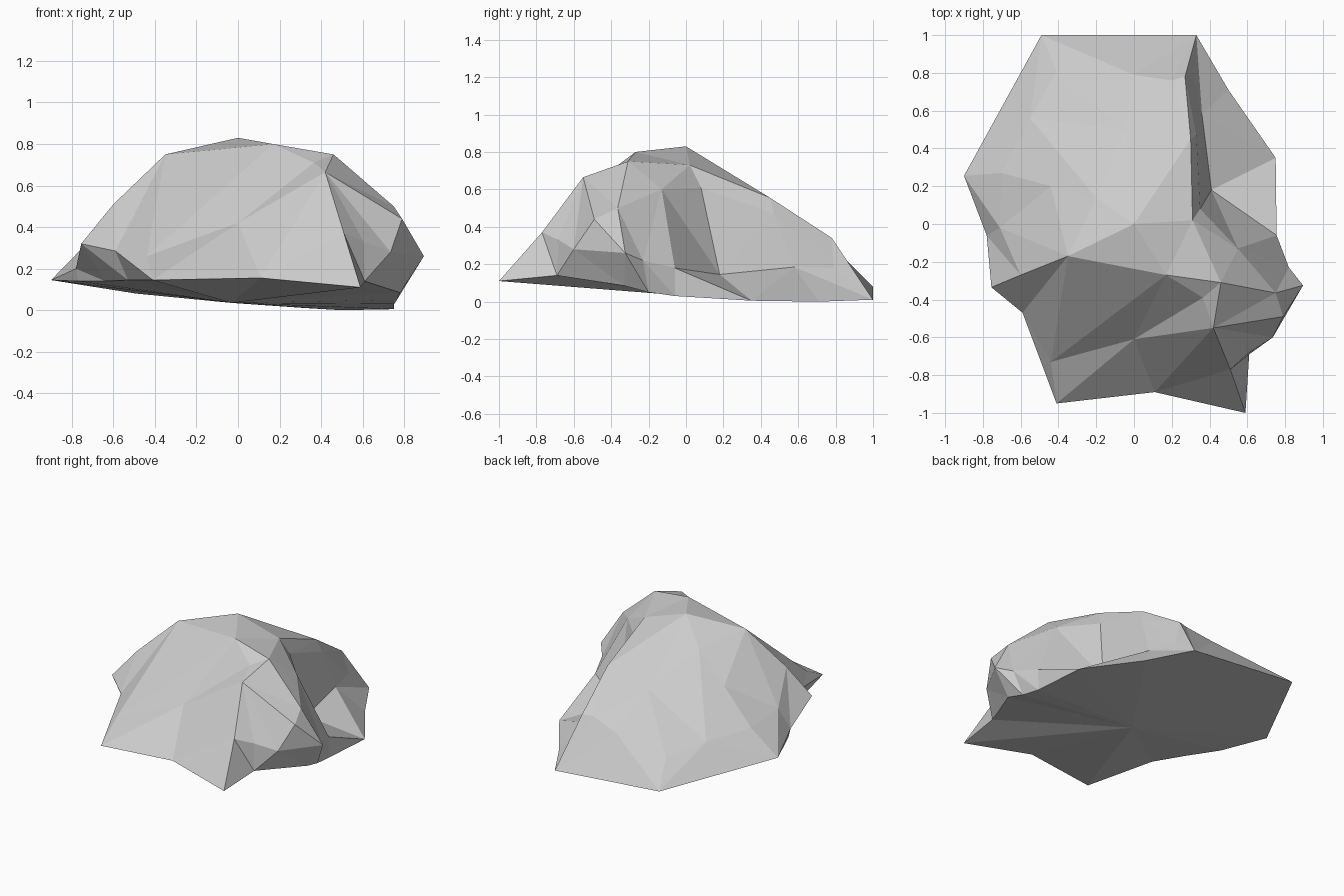
import bpy, bmesh
from mathutils import Vector
from mathutils.geometry import delaunay_2d_cdt

if "Cube" in bpy.data.objects:
    bpy.data.objects.remove(bpy.data.objects["Cube"])

# Widest outline of the boulder, counter-clockwise from the back left
rim = [(-.49, 1, .08), (-.9, .255, .145), (-.78, -.06, .2), (-.755, -.335, .32),
       (-.59, -.47, .285), (-.41, -.95, .145), (.11, -.89, .155), (.59, -1, .11),
       (.61, -.69, .14), (.735, -.6, .28), (.895, -.325, .26), (.82, -.23, .22),
       (.755, -.06, .18), (.75, .35, .005), (.5, .71, .0), (.33, 1, .01)]

# Undercut: where the base tucks in below the rim (rim index -> base point)
undercut = {2: (-.77, -.05, .14), 3: (-.64, -.25, .14), 4: (-.53, -.45, .145),
            9: (.67, -.56, .12), 10: (.78, -.33, .085), 11: (.765, -.2, .05),
            12: (.752, -.06, .03)}
base_centre = (-.03, -.05, .035)

# Crease lines of the faceted upper surface
peak, left_top, front_top = (0, 0, .83), (-.35, -.17, .75), (.17, -.27, .8)
right_top, notch, foot = (.46, -.31, .75), (.35, .08, .61), (.41, .18, .145)
shoulder, buttress = (.75, -.365, .5), (.55, -.13, .6)
lip_mid, lip_end = (0, .79, .29), (.27, .78, .34)
lip_left, back_left = (-.41, .81, .23), (-.55, .56, .28)
rib_top, rib_low, cheek = (.42, -.55, .665), (.51, -.77, .37), (.79, -.49, .44)
creases = [
    # front crest
    [rim[3], (-.6, -.27, .51), left_top, front_top, right_top, shoulder, rim[10]],
    # front ribs
    [front_top, (.365, -.39, .71), rib_top, rib_low, rim[7]],
    [front_top, (0, -.61, .42), rim[6]],
    [front_top, (-.44, -.73, .26), rim[5]],
    [shoulder, cheek, rim[9], (.605, -.683, .33), rib_low],
    [shoulder, rib_top, cheek],
    # summit and back ridge
    [left_top, peak, front_top],
    [peak, (.31, .02, .73), (.3, .45, .555), lip_end],
    # steep wall and its foot on the right
    [(.31, .02, .73), notch, (.33, .47, .47), (.315, .79, .18)],
    [foot, (.36, .58, .185), rim[15]],
    [right_top, buttress, rim[12], foot, notch, buttress],
    # back lip and left slope
    [rim[0], lip_left, lip_mid, (.2, .76, .34), lip_end],
    [left_top, (-.44, .2, .51), (-.7, .27, .31), rim[1]],
    [peak, (-.2, .14, .69), back_left, lip_left],
    [peak, (-.05, .5, .5), lip_mid],
    [(-.71, -.02, .34)],
]

pts, edges = [], []


def add_line(line):
    idx = []
    for p in line:
        if p not in pts:
            pts.append(p)
        idx.append(pts.index(p))
    edges.extend(zip(idx, idx[1:]))


add_line(rim + rim[:1])
for line in creases:
    add_line(line)

# Upper surface: triangulate between the creases
flat = [Vector(p[:2]) for p in pts]
tri_verts, _, tris, *_ = delaunay_2d_cdt(flat, edges, [], 1, 1e-5)
bm = bmesh.new()
top = []
for v in tri_verts:
    z = min(pts, key=lambda p: (Vector(p[:2]) - v).length)[2]
    top.append(bm.verts.new((v.x, v.y, z)))
for t in tris:
    bm.faces.new([top[i] for i in t])

# Undercut band and underside
n = len(rim)
base = [undercut.get(i, p) for i, p in enumerate(rim)]
for i in range(n):
    j = (i + 1) % n
    ring = []
    for p in (rim[i], rim[j], base[j], base[i]):
        if p not in ring:
            ring.append(p)
    for k in range(1, len(ring) - 1):
        bm.faces.new([bm.verts.new(p) for p in (ring[0], ring[k], ring[k + 1])])
    bm.faces.new([bm.verts.new(p) for p in (base[i], base[j], base_centre)])

bmesh.ops.remove_doubles(bm, verts=bm.verts, dist=1e-4)
bmesh.ops.recalc_face_normals(bm, faces=bm.faces)

mesh = bpy.data.meshes.new("boulder")
bm.to_mesh(mesh)
bm.free()
boulder = bpy.data.objects.new("boulder", mesh)
bpy.context.collection.objects.link(boulder)
